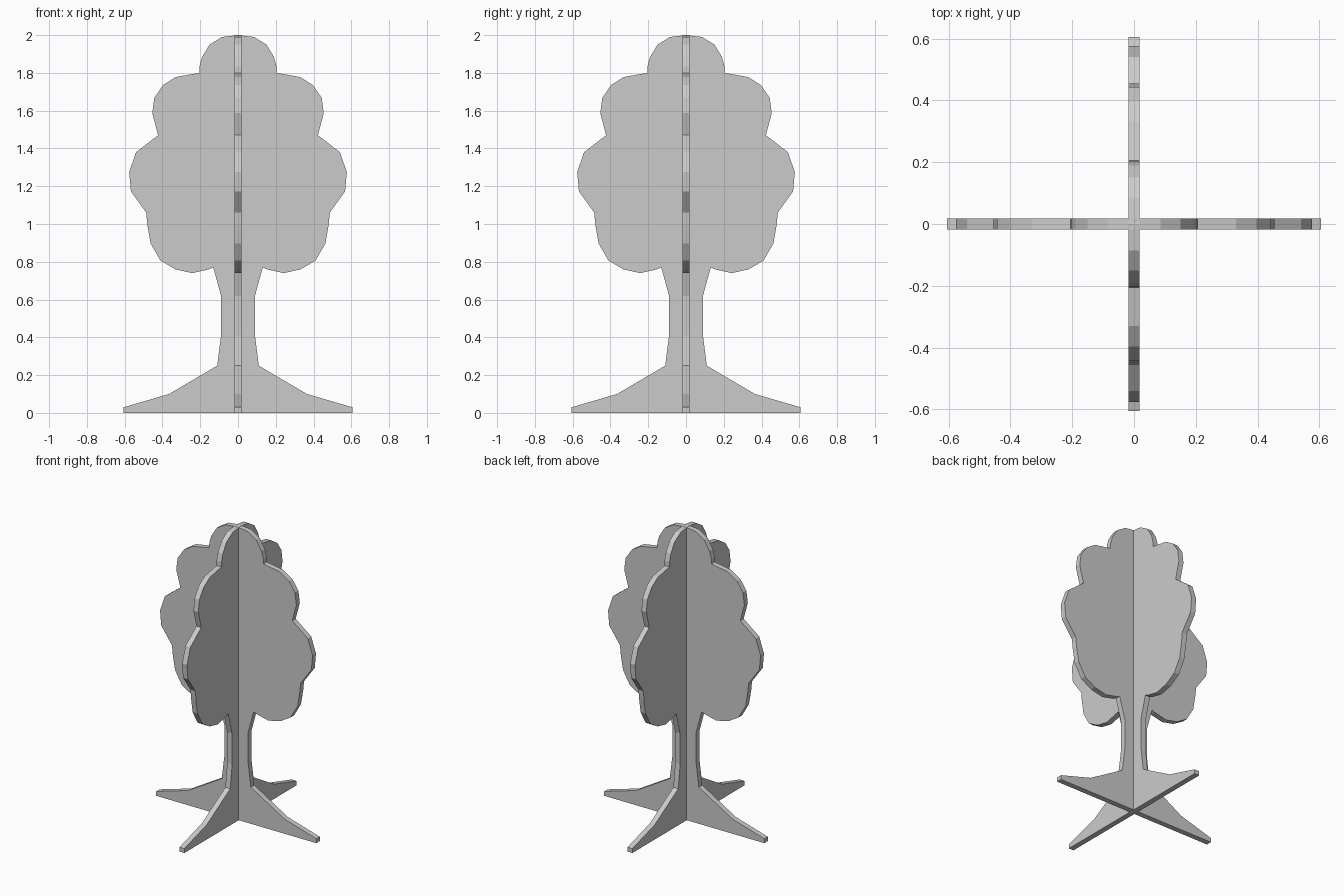
import bpy, bmesh
from math import pi
from mathutils import Matrix

if "Cube" in bpy.data.objects:
    bpy.data.objects.remove(bpy.data.objects["Cube"])

THICK = 0.037

# Right half of the tree silhouette (x, z), from foot to crown
HALF = [
    (0.605, 0.0), (0.605, 0.03), (0.365, 0.10), (0.11, 0.25),      # root
    (0.09, 0.41), (0.09, 0.62), (0.131, 0.77),                     # trunk
    (0.15, 0.761), (0.242, 0.74), (0.332, 0.76), (0.411, 0.807),   # lower lobe
    (0.463, 0.897), (0.48, 0.998), (0.486, 1.06),
    (0.567, 1.173), (0.576, 1.274), (0.54, 1.38), (0.423, 1.47),   # middle lobe
    (0.454, 1.587), (0.443, 1.668), (0.397, 1.735), (0.33, 1.778), # upper lobe
    (0.205, 1.80), (0.204, 1.835), (0.19, 1.885), (0.15, 1.95),    # crown
    (0.085, 1.99), (0.0, 2.0),
]


def tree_panel(name, angle):
    """Flat tree cut-out, mirrored from the half profile and extruded."""
    outline = HALF + [(-x, z) for x, z in reversed(HALF[:-1])]
    bm = bmesh.new()
    face = bm.faces.new([bm.verts.new((x, -THICK / 2, z)) for x, z in outline])
    ext = bmesh.ops.extrude_face_region(bm, geom=[face], use_keep_orig=True)
    verts = [g for g in ext["geom"] if isinstance(g, bmesh.types.BMVert)]
    bmesh.ops.translate(bm, verts=verts, vec=(0, THICK, 0))
    bmesh.ops.recalc_face_normals(bm, faces=bm.faces)
    bm.transform(Matrix.Rotation(angle, 4, 'Z'))
    mesh = bpy.data.meshes.new(name)
    bm.to_mesh(mesh)
    bm.free()
    obj = bpy.data.objects.new(name, mesh)
    bpy.context.collection.objects.link(obj)
    return obj


# Two identical panels crossing at right angles
tree_panel("tree_panel_wide", 0)
tree_panel("tree_panel_deep", pi / 2)
